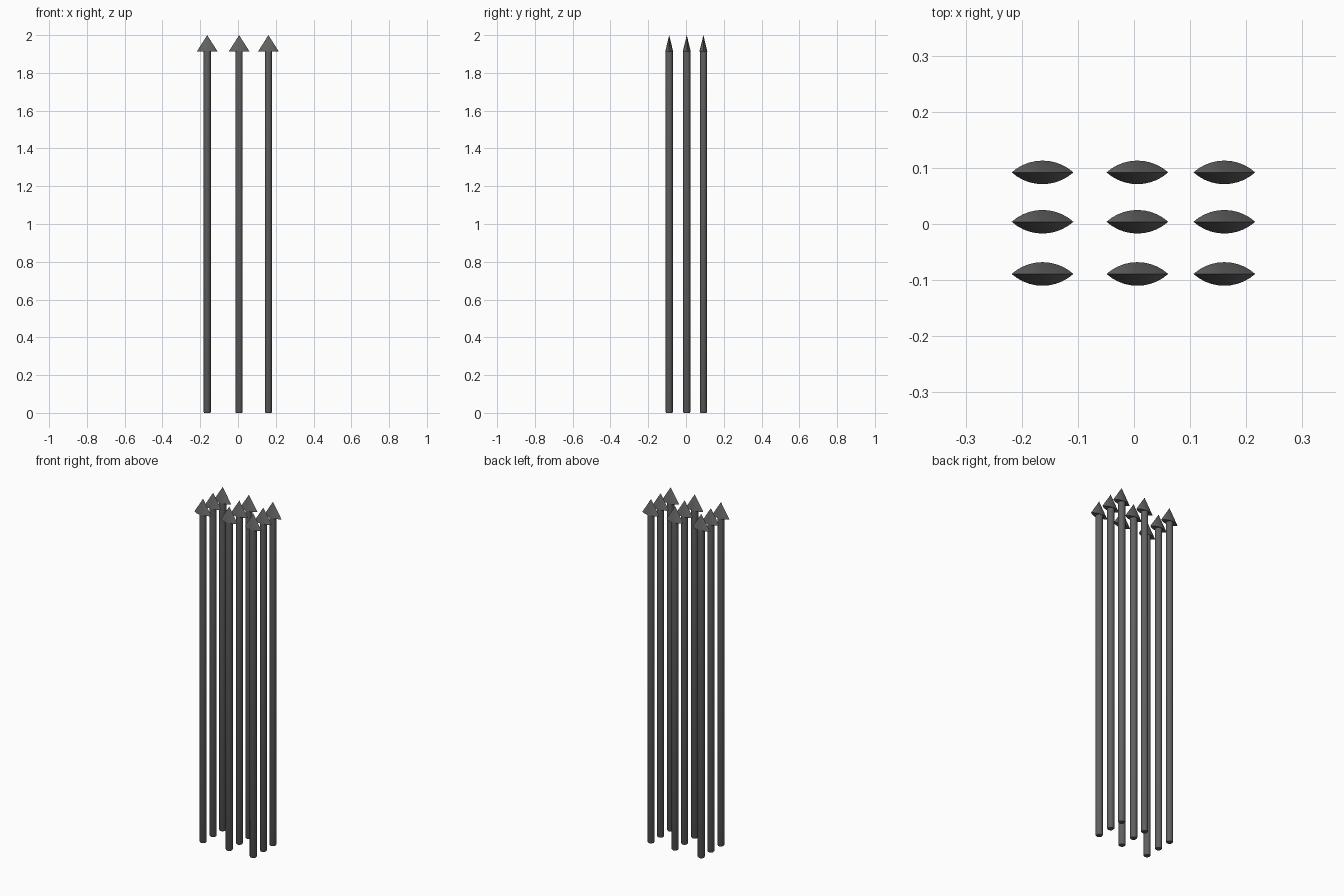
import bpy, bmesh, math

if "Cube" in bpy.data.objects:
    bpy.data.objects.remove(bpy.data.objects["Cube"])

XS = (-0.163, 0.006, 0.161)
YS = (-0.089, 0.004, 0.092)
SHAFT_R = 0.019
NECK_Z, TIP_Z = 1.913, 2.0
HEAD_W, HEAD_D = 0.055, 0.021   # half width and half depth of the head

iron = bpy.data.materials.new("dark grey iron")
iron.diffuse_color = (0.12, 0.12, 0.12, 1)
iron.use_nodes = True
iron.node_tree.nodes["Principled BSDF"].inputs["Base Color"].default_value = iron.diffuse_color


def loft(name, rings, loc, tip=None):
    """Skin a stack of rings, closed by a cap or a tip point."""
    bm = bmesh.new()
    loops = [[bm.verts.new(p) for p in ring] for ring in rings]
    n = len(loops[0])
    for a, b in zip(loops, loops[1:]):
        for i in range(n):
            j = (i + 1) % n
            bm.faces.new((a[i], a[j], b[j], b[i]))
    bm.faces.new(loops[0][::-1])
    if tip:
        t = bm.verts.new(tip)
        for i in range(n):
            bm.faces.new((loops[-1][i], loops[-1][(i + 1) % n], t))
    else:
        bm.faces.new(loops[-1])
    bmesh.ops.recalc_face_normals(bm, faces=bm.faces[:])
    mesh = bpy.data.meshes.new(name)
    bm.to_mesh(mesh)
    bm.free()
    mesh.materials.append(iron)
    ob = bpy.data.objects.new(name, mesh)
    ob.location = loc
    bpy.context.collection.objects.link(ob)
    bpy.ops.object.select_all(action='DESELECT')
    ob.select_set(True)
    bpy.context.view_layer.objects.active = ob
    bpy.ops.object.shade_smooth_by_angle(angle=math.radians(35))
    return ob


def circle(r, z, n=24):
    return [(r * math.cos(2 * math.pi * i / n), r * math.sin(2 * math.pi * i / n), z)
            for i in range(n)]


def lens(w, d, z, n=10):
    """Two circular arcs meeting in sharp points at the left and right."""
    r = (w * w + d * d) / (2 * d)
    half = math.asin(w / r)
    pts = []
    for side in (1, -1):
        for i in range(n):
            a = half - 2 * half * i / n
            pts.append((side * r * math.sin(a), side * (r * math.cos(a) - r + d), z))
    return pts


for row, y in enumerate(YS):
    for col, x in enumerate(XS):
        tag = f"_{row + 1}_{col + 1}"
        # round bar with a slightly eased foot
        loft("shaft" + tag, [circle(SHAFT_R - 0.003, 0), circle(SHAFT_R, 0.005),
                             circle(SHAFT_R, NECK_Z + 0.002)], (x, y, 0))
        # flattened pointed head
        loft("spear_head" + tag, [lens(HEAD_W, HEAD_D, NECK_Z)], (x, y, 0),
             tip=(0, 0, TIP_Z))
